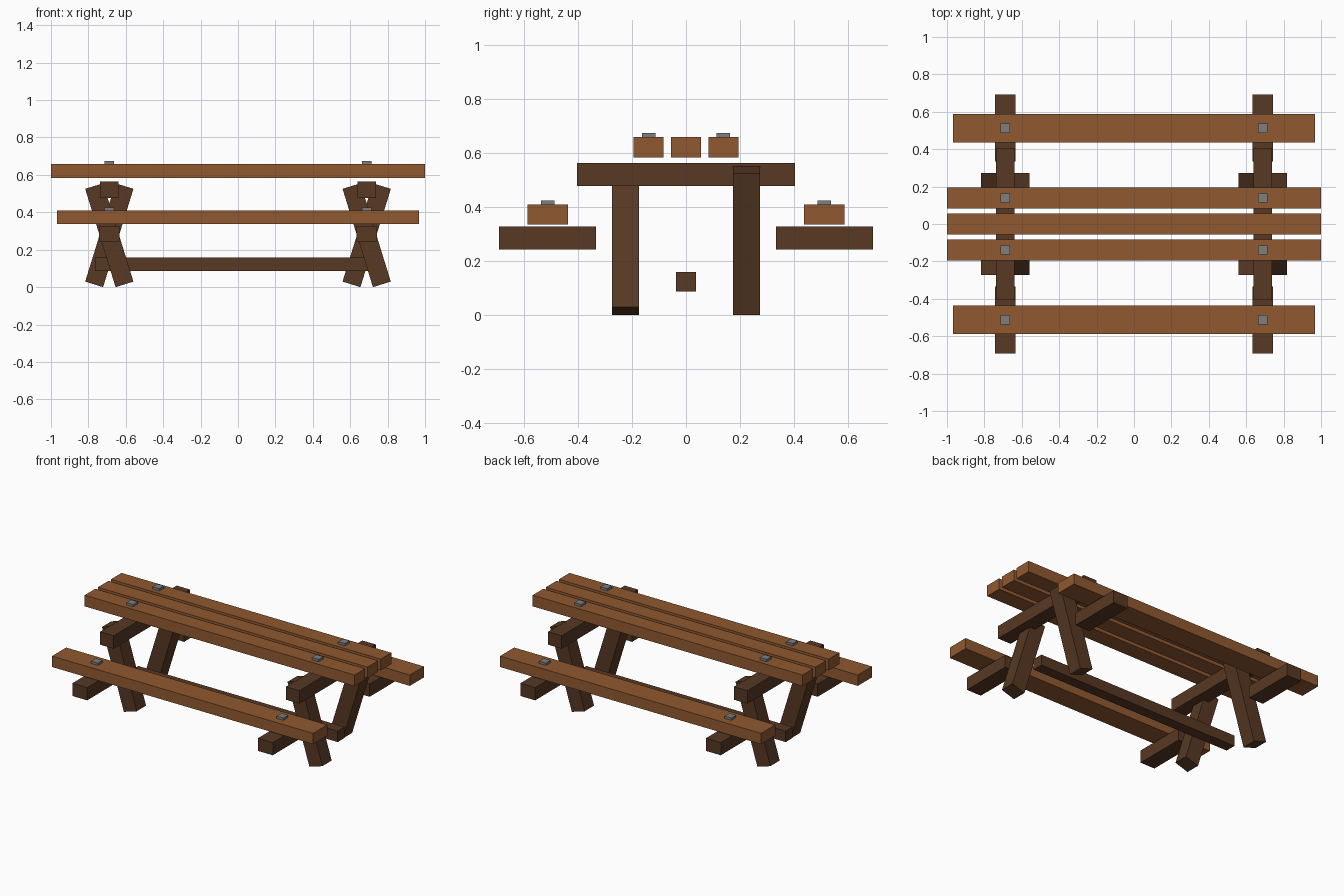
import bpy, math

if "Cube" in bpy.data.objects:
    bpy.data.objects.remove(bpy.data.objects["Cube"])


def material(name, rgb):
    m = bpy.data.materials.new(name)
    m.diffuse_color = (*rgb, 1)
    m.use_nodes = True
    m.node_tree.nodes["Principled BSDF"].inputs["Base Color"].default_value = m.diffuse_color
    return m


light_wood = material("plank_wood", (0.28, 0.10, 0.03))
dark_wood = material("frame_wood", (0.095, 0.04, 0.017))
metal = material("bolt_metal", (0.2, 0.21, 0.22))


def box(name, loc, size, mat, tilt=0.0):
    bpy.ops.mesh.primitive_cube_add(size=1, location=loc)
    ob = bpy.context.object
    ob.name = name
    ob.scale = size
    bpy.ops.object.transform_apply(location=False, rotation=False, scale=True)
    ob.rotation_euler.y = tilt
    ob.data.materials.append(mat)
    return ob


END_X = 0.688      # position of the two trestles
TABLE_Y = 0.139    # outer table planks
BENCH_Y = 0.512    # bench planks

# Table top
for y in (-TABLE_Y, 0, TABLE_Y):
    box("table_plank", (0, y, 0.622), (2, 0.112, 0.075), light_wood)

# Bench seats
for side in (-1, 1):
    box("bench_plank", (0, side * BENCH_Y, 0.373), (1.936, 0.15, 0.073), light_wood)

# Long stretcher between the trestles
box("stretcher", (0, 0, 0.123), (1.53, 0.073, 0.073), dark_wood)

for x in (-END_X, END_X):
    # Beam under the table top
    box("table_beam", (x, 0, 0.521), (0.1, 0.81, 0.087), dark_wood)
    for side in (-1, 1):
        # Crossed legs, front and back leaning opposite ways
        box("leg", (x, side * 0.2245, 0.2775), (0.1, 0.099, 0.55), dark_wood,
            tilt=side * 0.3)
        # Short bench supports
        box("bench_support", (x, side * 0.513, 0.2855), (0.11, 0.36, 0.085), dark_wood)
        # Square bolt heads
        box("table_bolt", (x, side * TABLE_Y, 0.666), (0.05, 0.05, 0.018), metal)
        box("bench_bolt", (x, side * BENCH_Y, 0.416), (0.05, 0.05, 0.018), metal)
